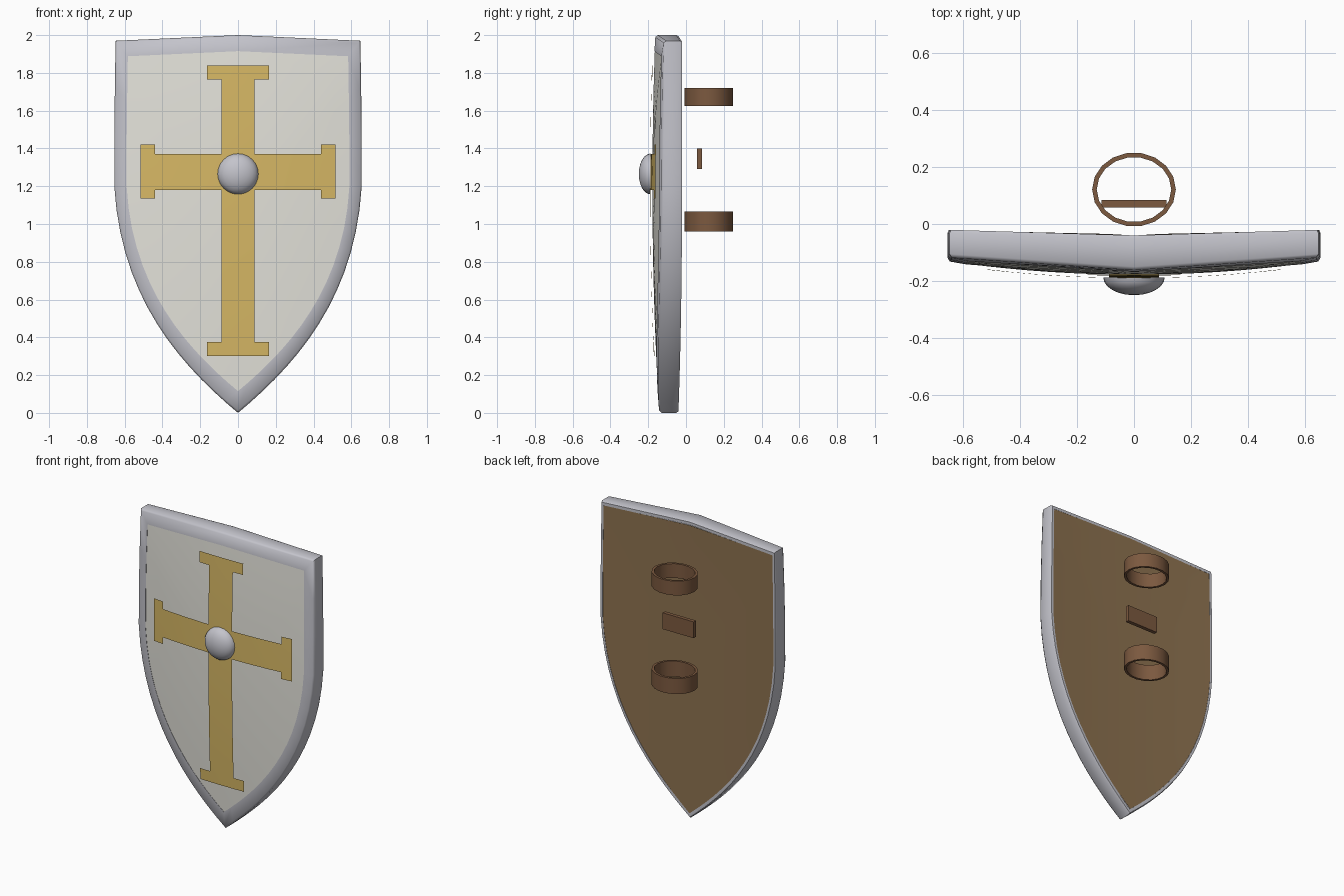
import bpy, bmesh, math
from mathutils import Vector

if "Cube" in bpy.data.objects:
    bpy.data.objects.remove(bpy.data.objects["Cube"])

CZ = 1.15  # centre height used when shrinking the outline


def material(name, rgb):
    m = bpy.data.materials.new(name)
    m.diffuse_color = (*rgb, 1)
    m.use_nodes = True
    m.node_tree.nodes["Principled BSDF"].inputs["Base Color"].default_value = m.diffuse_color
    return m


STEEL = material("steel", (0.55, 0.55, 0.60))
PAINT = material("white_paint", (0.78, 0.77, 0.71))
GOLD = material("gold_paint", (0.68, 0.48, 0.13))
WOOD = material("wood", (0.27, 0.17, 0.08))
LEATHER = material("leather", (0.20, 0.10, 0.05))


def finish(name, bm, mat, facing=None, angle=40):
    bmesh.ops.remove_doubles(bm, verts=bm.verts, dist=1e-5)
    bmesh.ops.recalc_face_normals(bm, faces=bm.faces)
    bm.normal_update()
    if facing and sum(f.normal.dot(Vector(facing)) for f in bm.faces) < 0:
        bmesh.ops.reverse_faces(bm, faces=bm.faces)
    me = bpy.data.meshes.new(name)
    bm.to_mesh(me)
    bm.free()
    ob = bpy.data.objects.new(name, me)
    bpy.context.collection.objects.link(ob)
    if mat:
        me.materials.append(mat)
    bpy.ops.object.select_all(action='DESELECT')
    ob.select_set(True)
    bpy.context.view_layer.objects.active = ob
    bpy.ops.object.shade_smooth_by_angle(angle=math.radians(angle))
    return ob


def loft(bm, loops, close=False):
    rows = [[bm.verts.new(p) for p in lp] for lp in loops]
    pairs = list(zip(rows, rows[1:])) + ([(rows[-1], rows[0])] if close else [])
    for a, b in pairs:
        for i in range(len(a)):
            j = (i + 1) % len(a)
            bm.faces.new((a[i], a[j], b[j], b[i]))
    return rows


# Surfaces the shield follows
def front_y(x, z):
    return -0.178 + 0.11 * x * x + 0.025 * (z - 1.2) ** 2


def rim_back_y(x, z):
    return -0.04 + 0.03 * abs(x)


def wood_y(x, z):
    return -0.037 + 0.036 * x * x


# Heater outline: top corner, straight side, curve to the tip, mirrored
def bezier(t, a, b, c, d):
    s = 1 - t
    return a * s**3 + 3 * b * s * s * t + 3 * c * s * t * t + d * t**3


half = [(0.648, 1.97), (0.652, 1.72), (0.655, 1.46)]
half += [(bezier(i / 14, 0.655, 0.62, 0.30, 0), bezier(i / 14, 1.2, 0.6, 0.25, 0))
         for i in range(14)]
outline = half + [(0, 0)] + [(-x, z) for x, z in reversed(half)] + [(0, 2.0)]


def ring(scale, y_of, dy=0.0):
    pts = [(x * scale, CZ + (z - CZ) * scale) for x, z in outline]
    return [(x, y_of(x, z) + dy, z) for x, z in pts]


# Metal rim
bm = bmesh.new()
loft(bm, [ring(0.90, front_y, 0.02), ring(0.90, front_y, -0.002), ring(0.988, front_y),
          ring(1.0, front_y, 0.012), ring(1.0, rim_back_y, -0.012),
          ring(0.993, rim_back_y), ring(0.97, rim_back_y), ring(0.97, rim_back_y, -0.02)])
finish("rim", bm, STEEL, angle=50)


# Domed front panel and wooden back
def panel(name, edge, y_of, mat, facing):
    bm = bmesh.new()
    n = 8
    rows = loft(bm, [ring(edge * k / n, y_of) for k in range(n, 0, -1)])
    tip = bm.verts.new((0, y_of(0, CZ), CZ))
    last = rows[-1]
    for i in range(len(last)):
        bm.faces.new((last[i], last[(i + 1) % len(last)], tip))
    finish(name, bm, mat, facing)


panel("front_panel", 0.90, front_y, PAINT, (0, -1, 0))
panel("wooden_back", 0.97, wood_y, WOOD, (0, 1, 0))

# Painted cross: patches hugging the front panel
bm = bmesh.new()


def patch(x0, x1, z0, z1):
    nx = max(1, round(abs(x1 - x0) / 0.08))
    nz = max(1, round(abs(z1 - z0) / 0.1))
    g = []
    for i in range(nx + 1):
        x = x0 + (x1 - x0) * i / nx
        zs = [z0 + (z1 - z0) * j / nz for j in range(nz + 1)]
        g.append([bm.verts.new((x, front_y(x, z) - 0.012, z)) for z in zs])
    for i in range(nx):
        for j in range(nz):
            bm.faces.new((g[i][j], g[i + 1][j], g[i + 1][j + 1], g[i][j + 1]))


for z0, z1 in ((0.30, 0.375), (0.375, 1.18), (1.18, 1.37), (1.37, 1.765), (1.765, 1.84)):
    patch(-0.088, 0.088, z0, z1)
for z0, z1 in ((0.30, 0.375), (1.765, 1.84)):
    patch(-0.163, -0.088, z0, z1)
    patch(0.088, 0.163, z0, z1)
for a, b in ((-0.44, -0.088), (0.088, 0.44), (-0.515, -0.44), (0.44, 0.515)):
    patch(a, b, 1.18, 1.37)
for a, b in ((-0.515, -0.44), (0.44, 0.515)):
    patch(a, b, 1.135, 1.18)
    patch(a, b, 1.37, 1.42)
for f in bm.faces:
    f.normal_update()
    if f.normal.y > 0:
        f.normal_flip()
finish("cross", bm, GOLD, (0, -1, 0))

# Half-dome boss
bm = bmesh.new()
bmesh.ops.create_uvsphere(bm, u_segments=24, v_segments=12, radius=1)
bmesh.ops.delete(bm, geom=[v for v in bm.verts if v.co.z < -0.01], context='VERTS')
bmesh.ops.holes_fill(bm, edges=bm.edges)
for v in bm.verts:
    x, y, z = v.co
    v.co = (x * 0.108, -0.188 - z * 0.062, 1.265 + y * 0.108)
finish("boss", bm, STEEL)


# Arm straps: oval leather bands
def strap(name, z0, z1):
    def oval(rx, ry, z):
        return [(rx * math.cos(a), 0.121 + ry * math.sin(a), z)
                for a in (2 * math.pi * i / 18 for i in range(18))]
    bm = bmesh.new()
    loft(bm, [oval(0.147, 0.13, z0), oval(0.147, 0.13, z1),
              oval(0.131, 0.114, z1), oval(0.131, 0.114, z0)], close=True)
    finish(name, bm, LEATHER)


strap("upper_strap", 1.625, 1.72)
strap("lower_strap", 0.96, 1.065)

# Flat hand grip
bm = bmesh.new()
bmesh.ops.create_cube(bm, size=1)
for v in bm.verts:
    v.co = (v.co.x * 0.23, 0.071 + v.co.y * 0.025, 1.345 + v.co.z * 0.11)
finish("hand_grip", bm, LEATHER)
